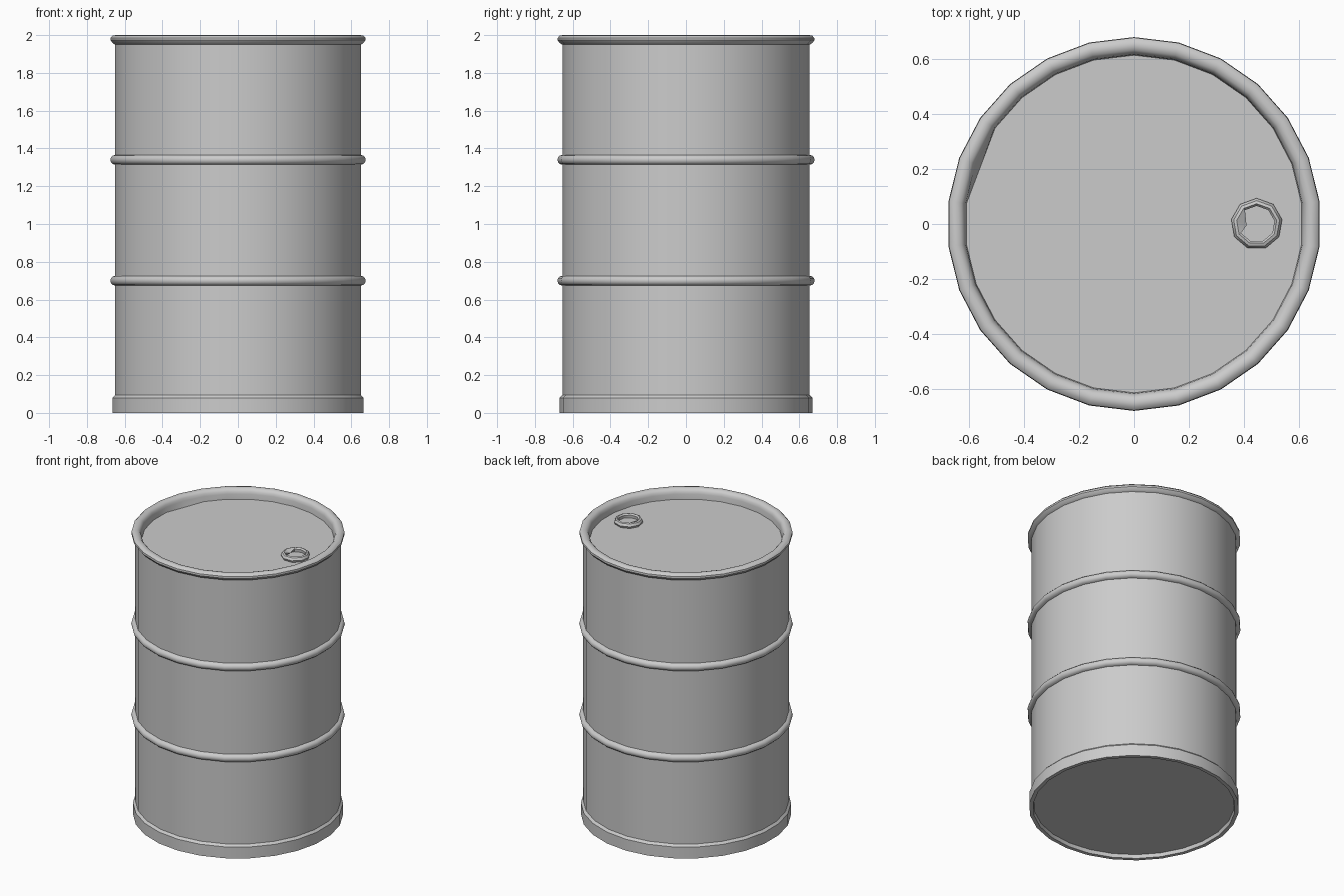
import bpy, bmesh, math
from mathutils import Vector

if "Cube" in bpy.data.objects:
    bpy.data.objects.remove(bpy.data.objects["Cube"])


def lathe(name, profile, sides, centre=(0, 0), cap_start=True, cap_end=True, tweaks=None):
    """Revolve (radius, z) points; first vertex of every ring lies on +y."""
    bm = bmesh.new()
    rings = []
    for r, z in profile:
        ring = []
        for i in range(sides):
            a = math.pi / 2 + 2 * math.pi * i / sides
            ring.append(bm.verts.new((centre[0] + r * math.cos(a), centre[1] + r * math.sin(a), z)))
        rings.append(ring)
    for (ring, i), pos in (tweaks or {}).items():
        rings[ring][i].co = Vector(pos)
    for a, b in zip(rings, rings[1:]):
        for i in range(sides):
            j = (i + 1) % sides
            bm.faces.new((a[i], a[j], b[j], b[i]))
    if cap_start:
        bm.faces.new(rings[0])
    if cap_end:
        bm.faces.new(rings[-1])
    bmesh.ops.recalc_face_normals(bm, faces=bm.faces)
    mesh = bpy.data.meshes.new(name)
    bm.to_mesh(mesh)
    bm.free()
    obj = bpy.data.objects.new(name, mesh)
    bpy.context.collection.objects.link(obj)
    bpy.ops.object.select_all(action='DESELECT')
    obj.select_set(True)
    bpy.context.view_layer.objects.active = obj
    bpy.ops.object.shade_smooth_by_angle(angle=math.radians(40))
    return obj


SIDES = 26
BODY = 0.655


# rounded hoop bulging from the wall
def hoop(z, r=0.026, steps=6):
    return [(BODY + r * math.sin(math.pi * k / steps), z - r * math.cos(math.pi * k / steps))
            for k in range(steps + 1)]


# recessed bottom, foot band, wall with two hoops, rolled rim, recessed lid
LID_Z = 1.93
profile = [(0.64, 0.025), (0.645, 0.0), (0.67, 0.0), (0.67, 0.08), (BODY, 0.095)]
profile += hoop(0.7) + hoop(1.34)
profile += [(BODY, 1.95), (0.668, 1.957), (0.68, 1.973), (0.679, 1.986), (0.667, 1.998),
            (0.65, 2.0), (0.634, 1.996), (0.622, 1.982), (0.618, 1.965), (0.615, LID_Z)]

# small dent: one lid corner is pulled in to the chord between its neighbours
a = [math.pi / 2 + 2 * math.pi * i / SIDES for i in (4, 6)]
dent = (0.615 * (math.cos(a[0]) + math.cos(a[1])) / 2,
        0.615 * (math.sin(a[0]) + math.sin(a[1])) / 2, LID_Z)
lathe("drum_body", profile, SIDES, tweaks={(len(profile) - 1, 5): dent})

# filler opening on the lid, with a small nick in its inner edge
bung = [(0.088, LID_Z), (0.094, LID_Z + 0.014), (0.085, LID_Z + 0.03),
        (0.074, LID_Z + 0.034), (0.066, LID_Z + 0.024), (0.068, LID_Z + 0.004)]
lathe("filler_ring", bung, 9, centre=(0.447, 0.0), cap_start=False, cap_end=False,
      tweaks={(4, 2): (0.41, -0.005, LID_Z + 0.018)})
